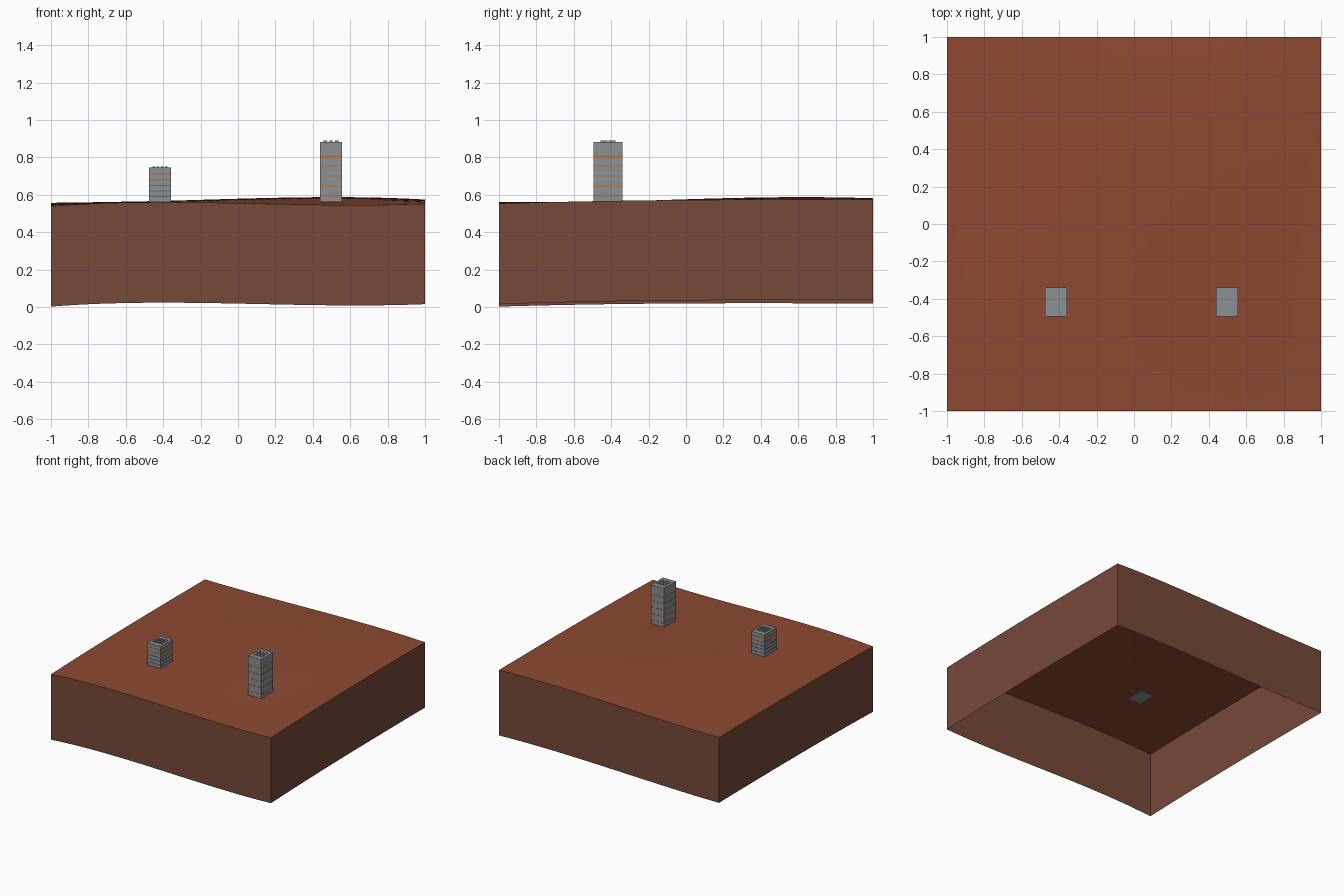
import bpy, bmesh
from mathutils import Matrix

cube = bpy.data.objects.get("Cube")
if cube:
    bpy.data.objects.remove(cube, do_unlink=True)


def material(name, rgb):
    mat = bpy.data.materials.new(name)
    mat.use_nodes = True
    mat.diffuse_color = (*rgb, 1)
    mat.node_tree.nodes["Principled BSDF"].inputs["Base Color"].default_value = (*rgb, 1)
    return mat


soil = material("red soil", (0.27, 0.068, 0.032))
earth = material("brown earth", (0.18, 0.067, 0.042))
concrete = material("grey concrete", (0.26, 0.285, 0.305))
dark = material("dark grey", (0.13, 0.14, 0.15))
orange = material("orange", (0.62, 0.14, 0.03))

# Gently rolling ground, interpolated through a few control heights
KNOTS = (-1, -0.4, 0.4, 1)
HEIGHTS = ((0.002, 0.023, 0.010, 0.015),
           (0.015, 0.027, 0.025, 0.030),
           (0.020, 0.030, 0.048, 0.037),
           (0.018, 0.025, 0.043, 0.037))
DEPTH = 0.537


def weights(t):
    result = []
    for k in KNOTS:
        w = 1
        for other in KNOTS:
            if other != k:
                w *= (t - other) / (k - other)
        result.append(w)
    return result


def relief(x, y):
    wx, wy = weights(x), weights(y)
    return sum(b * a * h for b, row in zip(wy, HEIGHTS) for a, h in zip(wx, row))


def finish(bm, name, mats):
    mesh = bpy.data.meshes.new(name)
    bm.to_mesh(mesh)
    bm.free()
    obj = bpy.data.objects.new(name, mesh)
    bpy.context.collection.objects.link(obj)
    for mat in mats:
        mesh.materials.append(mat)
    return obj


# Ground sheet with skirt walls, open underneath
bm = bmesh.new()
bmesh.ops.create_grid(bm, x_segments=32, y_segments=32, size=1)
for v in bm.verts:
    v.co.z = relief(v.co.x, v.co.y) + DEPTH
rim = [e for e in bm.edges if e.is_boundary]
skirt = bmesh.ops.extrude_edge_only(bm, edges=rim)["geom"]
for item in skirt:
    if isinstance(item, bmesh.types.BMVert):
        item.co.z -= DEPTH
bmesh.ops.recalc_face_normals(bm, faces=bm.faces)
bm.normal_update()
if sum(f.normal.z for f in bm.faces) < 0:
    bmesh.ops.reverse_faces(bm, faces=bm.faces)
for f in bm.faces:
    f.material_index = 0 if abs(f.normal.z) > 0.5 else 1
ground = finish(bm, "ground_block", (soil, earth))
bpy.context.view_layer.objects.active = ground
ground.select_set(True)
bpy.ops.object.shade_smooth_by_angle()
ground.select_set(False)


def boxes(name, items, mat):
    """One object made of boxes given as (centre, size)."""
    bm = bmesh.new()
    for centre, size in items:
        bmesh.ops.create_cube(bm, size=1,
                              matrix=Matrix.Translation(centre) @ Matrix.Diagonal((*size, 1)))
    return finish(bm, name, (mat,))


WIDTH, LENGTH, TOWER_Y = 0.116, 0.154, -0.417


def tower(name, x, base, top, bands, ledges, units):
    boxes(name + "_body", [((x, TOWER_Y, (base + top) / 2), (WIDTH, LENGTH, top - base))], concrete)
    # Thin bands around the walls
    for part, levels, mat in (("bands", bands, orange), ("ledges", ledges, dark)):
        if levels:
            boxes(name + "_" + part,
                  [((x, TOWER_Y, z), (WIDTH + 0.003, LENGTH + 0.003, 0.006)) for z in levels], mat)
    # Low units on the roof
    pitch = 0.09 / units
    boxes(name + "_roof_units",
          [((x + (i - (units - 1) / 2) * pitch, TOWER_Y + side * 0.021, top + 0.003),
            (pitch * 0.6, 0.036, 0.006)) for i in range(units) for side in (-1, 1)], concrete)


tower("tall_tower", 0.497, 0.561, 0.883, (0.593, 0.646, 0.7, 0.753, 0.806), (), 3)
tower("short_tower", -0.417, 0.5625, 0.745, (0.68, 0.712), (0.59, 0.62, 0.65), 4)
